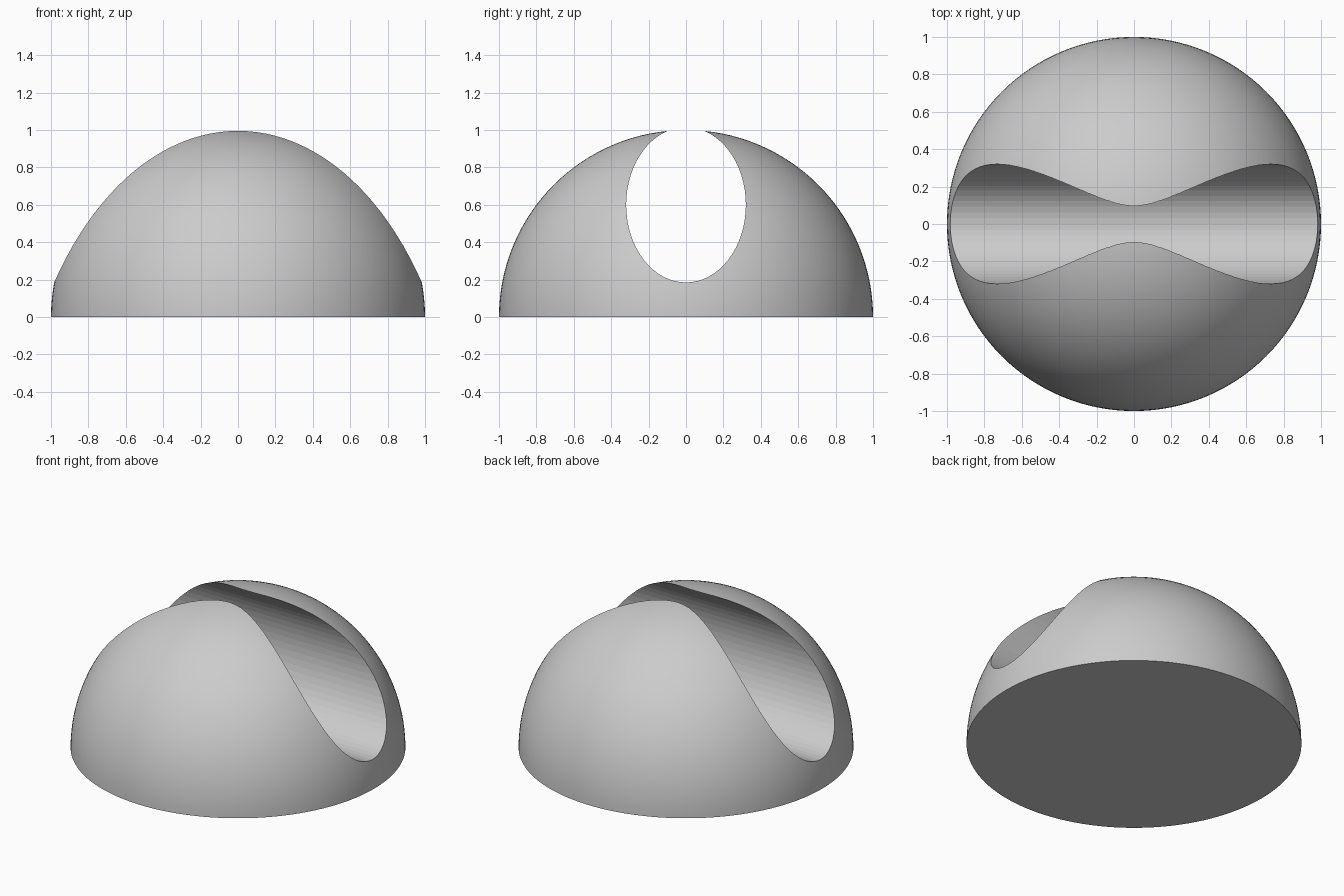
import bpy
import bmesh
import math
from mathutils import Matrix

if "Cube" in bpy.data.objects:
    bpy.data.objects.remove(bpy.data.objects["Cube"], do_unlink=True)

GROOVE_Y, GROOVE_Z, GROOVE_CENTRE = 0.32, 0.415, 0.6


def add_object(name, bm):
    mesh = bpy.data.meshes.new(name)
    bm.to_mesh(mesh)
    bm.free()
    obj = bpy.data.objects.new(name, mesh)
    bpy.context.collection.objects.link(obj)
    return obj


# Single grey material
grey = bpy.data.materials.new("light_grey")
grey.use_nodes = True
colour = (0.6, 0.6, 0.6, 1)
grey.diffuse_color = colour
grey.node_tree.nodes["Principled BSDF"].inputs["Base Color"].default_value = colour

# Dome: sphere sliced at its equator and capped
bm = bmesh.new()
bmesh.ops.create_uvsphere(bm, u_segments=128, v_segments=64, radius=1)
below = [v for v in bm.verts if v.co.z < -0.001]
bmesh.ops.delete(bm, geom=below, context="VERTS")
rim = [e for e in bm.edges if e.is_boundary]
bmesh.ops.contextual_create(bm, geom=rim)
bmesh.ops.recalc_face_normals(bm, faces=bm.faces)
dome = add_object("grooved_dome", bm)
dome.data.materials.append(grey)

# Oval cutter running from side to side
bm = bmesh.new()
bmesh.ops.create_cone(bm, cap_ends=True, segments=64, radius1=1, radius2=1, depth=3)
bm.transform(Matrix.Translation((0, 0, GROOVE_CENTRE))
             @ Matrix.Diagonal((1, GROOVE_Y, GROOVE_Z, 1))
             @ Matrix.Rotation(math.pi / 2, 4, "Y"))
cutter = add_object("groove_cutter", bm)
cutter.data.materials.append(grey)
cutter.hide_render = True

# Cut the groove
cut = dome.modifiers.new("groove", "BOOLEAN")
cut.operation = "DIFFERENCE"
cut.solver = "EXACT"
cut.object = cutter
bpy.ops.object.select_all(action="DESELECT")
dome.select_set(True)
bpy.context.view_layer.objects.active = dome
bpy.ops.object.modifier_apply(modifier=cut.name)
bpy.data.objects.remove(cutter, do_unlink=True)

# Smooth dome, lightly faceted groove
bpy.ops.object.shade_smooth_by_angle(angle=math.radians(30))
for face in dome.data.polygons:
    corners = [dome.data.vertices[i].co for i in face.vertices]
    in_groove = all((c.y / GROOVE_Y) ** 2 + ((c.z - GROOVE_CENTRE) / GROOVE_Z) ** 2 < 1.01
                    for c in corners)
    if in_groove and face.normal.dot(face.center) < 0.9:
        face.use_smooth = False
